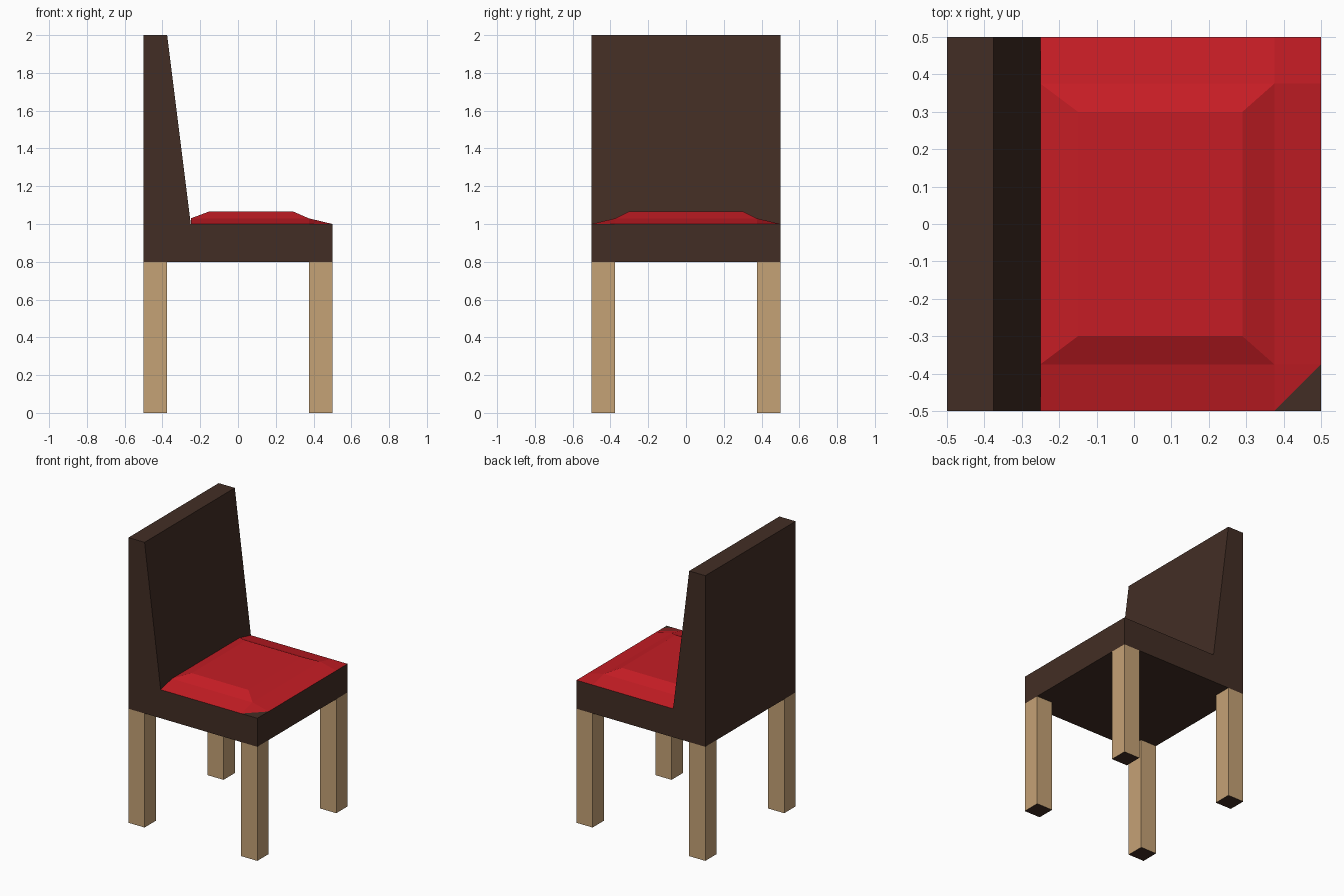
import bpy, bmesh

if "Cube" in bpy.data.objects:
    bpy.data.objects.remove(bpy.data.objects["Cube"])


def material(name, color):
    m = bpy.data.materials.new(name)
    m.diffuse_color = (*color, 1)
    m.use_nodes = True
    m.node_tree.nodes["Principled BSDF"].inputs["Base Color"].default_value = m.diffuse_color
    return m


dark_wood = material("dark_wood", (0.055, 0.027, 0.018))
light_wood = material("light_wood", (0.56, 0.36, 0.18))
red_fabric = material("red_fabric", (0.56, 0.012, 0.018))


def make_object(name, bm, *mats):
    bmesh.ops.recalc_face_normals(bm, faces=bm.faces)
    mesh = bpy.data.meshes.new(name)
    bm.to_mesh(mesh)
    bm.free()
    for m in mats:
        mesh.materials.append(m)
    obj = bpy.data.objects.new(name, mesh)
    bpy.context.collection.objects.link(obj)
    return obj


# Seat base and tapered backrest: one L-shaped profile swept along y
profile = [(-0.5, 0.8), (0.5, 0.8), (0.5, 1.0), (-0.25, 1.0), (-0.375, 2.0), (-0.5, 2.0)]
bm = bmesh.new()
side = bm.faces.new([bm.verts.new((x, -0.5, z)) for x, z in profile])
swept = bmesh.ops.extrude_face_region(bm, geom=[side], use_keep_orig=True)["geom"]
bmesh.ops.translate(bm, vec=(0, 1, 0),
                    verts=[v for v in swept if isinstance(v, bmesh.types.BMVert)])
make_object("seat_and_backrest", bm, dark_wood)

# Legs: square posts with dark feet
LEG = 0.125
for x_name, sx in (("back", -1), ("front", 1)):
    for y_name, sy in (("right", -1), ("left", 1)):
        bm = bmesh.new()
        bmesh.ops.create_cube(bm, size=1)
        bmesh.ops.scale(bm, vec=(LEG, LEG, 0.8), verts=bm.verts)
        bmesh.ops.translate(bm, vec=(sx * (0.5 - LEG / 2), sy * (0.5 - LEG / 2), 0.4),
                            verts=bm.verts)
        for f in bm.faces:
            if f.calc_center_median().z < 0.01:
                f.material_index = 1
        make_object(f"{x_name}_{y_name}_leg", bm, light_wood, dark_wood)

# Cushion: sloping border on three sides, with a raised centre panel
xs = (-0.25, 0.375, 0.5)
ys = (-0.5, -0.375, 0.375, 0.5)
bm = bmesh.new()
grid = [[bm.verts.new((x, y, 1.03 if x < 0.5 and abs(y) < 0.5 else 1.0)) for y in ys]
        for x in xs]
for i in range(2):
    for j in range(3):
        face = bm.faces.new((grid[i][j], grid[i + 1][j], grid[i + 1][j + 1], grid[i][j + 1]))
        if (i, j) == (0, 1):
            panel = face
bm.faces.new(reversed(grid[0]))  # end against the backrest
raised = bmesh.ops.extrude_discrete_faces(bm, faces=[panel])["faces"][0]
for v in raised.verts:
    v.co = (-0.15 if v.co.x < 0 else 0.29, 0.3 if v.co.y > 0 else -0.3, 1.067)
make_object("cushion", bm, red_fabric)
